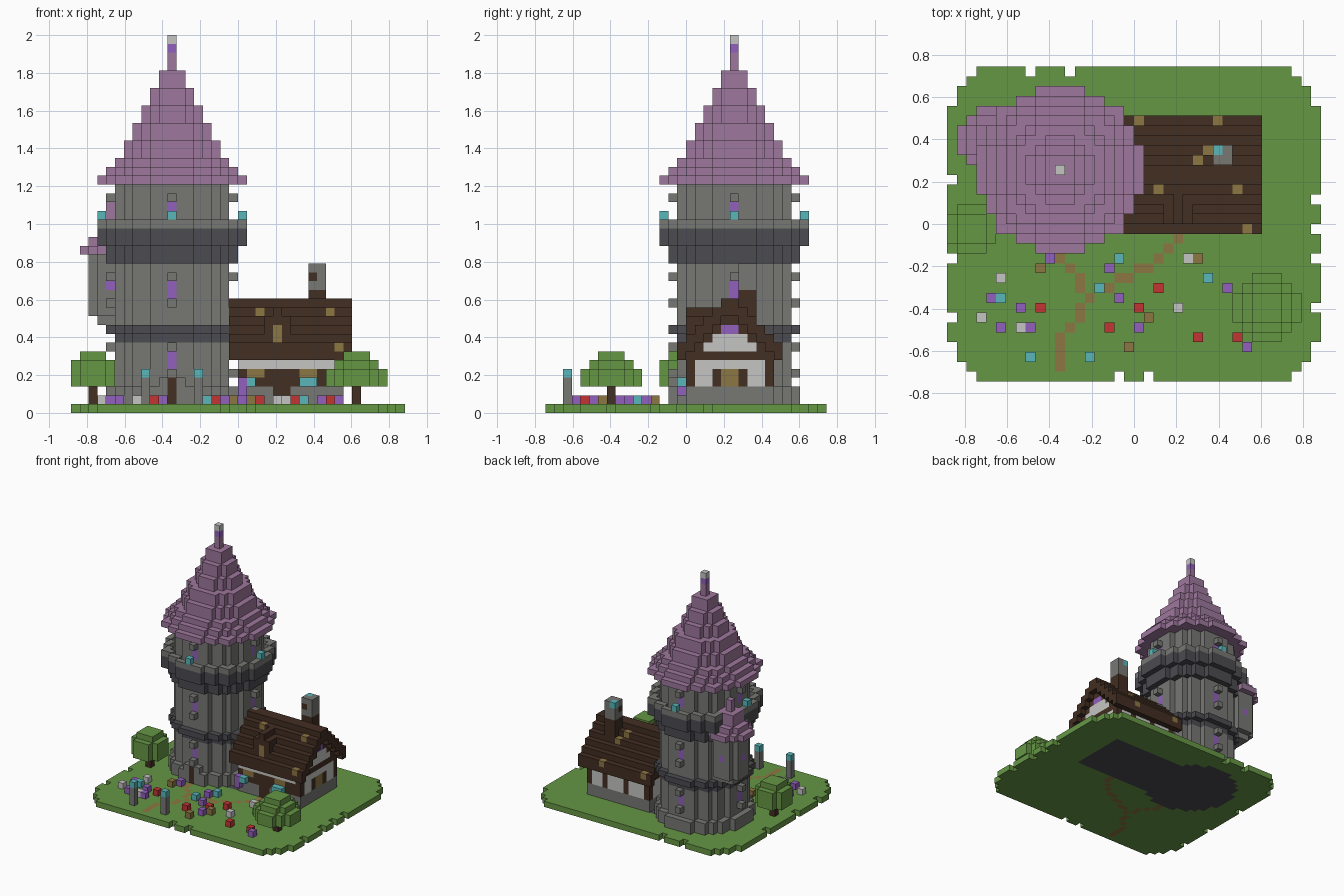
import bpy, bmesh

if "Cube" in bpy.data.objects:
    bpy.data.objects.remove(bpy.data.objects["Cube"], do_unlink=True)

U = 2 / 43            # block size
grid = {}             # cell -> (part, colour)

COLOURS = {
    "grass_green": (102, 151, 69), "roof_mauve": (158, 120, 157),
    "stone_grey": (119, 120, 116), "dark_stone": (76, 76, 81),
    "dark_timber": (66, 46, 34), "plaster_white": (197, 197, 195),
    "ochre": (140, 118, 66), "lantern_cyan": (88, 182, 186),
    "glass_purple": (145, 96, 188), "flower_red": (194, 52, 52),
}
GREEN, MAUVE, GREY, DARK, TIMBER, WHITE, OCHRE, CYAN, PURPLE, RED = COLOURS


def linear(c):
    c /= 255
    return c / 12.92 if c <= 0.04045 else ((c + 0.055) / 1.055) ** 2.4


materials = {}
for name, rgb in COLOURS.items():
    m = bpy.data.materials.new(name)
    m.use_nodes = True
    m.diffuse_color = (*[linear(c) for c in rgb], 1)
    bsdf = m.node_tree.nodes["Principled BSDF"]
    bsdf.inputs["Base Color"].default_value = m.diffuse_color
    bsdf.inputs["Roughness"].default_value = 0.9
    materials[name] = m


def put(part, colour, x, y, z):
    grid[x, y, z] = (part, colour)


def box(part, colour, xs, ys, zs):
    """Fill a block of cells; each range includes both ends."""
    for x in range(xs[0], xs[1] + 1):
        for y in range(ys[0], ys[1] + 1):
            for z in range(zs[0], zs[1] + 1):
                put(part, colour, x, y, z)


def disc(part, colour, centre, r, z0, z1, hole=-1):
    for i in range(-r, r + 1):
        for j in range(-r, r + 1):
            d = i * i + j * j
            if d <= (r + 0.5) ** 2 and (hole < 0 or d > (hole + 0.5) ** 2):
                box(part, colour, (centre[0] + i,) * 2, (centre[1] + j,) * 2, (z0, z1))


TOWER = (-8, 5)
SIDES = [(1, 0), (-1, 0), (0, 1), (0, -1)]

# Ground with ragged rounded edges
inset = [3, 2, 1, 1]
for y in range(-16, 16):
    k = min(y + 16, 15 - y)
    cut = inset[k] if k < 4 else 0
    box("ground", GREEN, (-19 + cut, 18 - cut), (y, y), (0, 0))
notches = [(x, 15) for x in (-11, -7)] + [(x, -16) for x in (-2, 1)]
notches += [(-19, y) for y in (4, -4, -10)] + [(18, y) for y in (2, -1, -4, -9)]
for x, y in notches:
    grid.pop((x, y, 0), None)
disc("foundation", DARK, TOWER, 7, 0, 0)
box("foundation", DARK, (-2, 11), (0, 9), (0, 0))


# Footpaths
def path(points):
    for (x0, y0), (x1, y1) in zip(points, points[1:]):
        n = max(abs(x1 - x0), abs(y1 - y0))
        for t in range(n + 1):
            put("footpath", OCHRE, round(x0 + (x1 - x0) * t / n), round(y0 + (y1 - y0) * t / n), 0)


path([(-8, -3), (-7, -5), (-5, -8), (-6, -10), (-8, -12), (-8, -15)])
path([(-5, -8), (-2, -6), (1, -5), (3, -3), (4, -1)])

# Cottage walls: stone footing, plaster and timber frame
box("cottage_footing", GREY, (0, 11), (0, 9), (1, 2))
box("cottage_walls", WHITE, (0, 11), (0, 9), (3, 5))
box("cottage_frame", TIMBER, (0, 11), (0, 0), (3, 4))
for x in (0, 4, 8, 11):
    box("cottage_frame", TIMBER, (x, x), (9, 9), (3, 5))
box("cottage_frame", TIMBER, (11, 11), (0, 0), (3, 5))
box("cottage_frame", TIMBER, (11, 11), (3, 6), (3, 4))
box("cottage_window", OCHRE, (11, 11), (4, 5), (3, 4))
for x in (1, 7):
    box("cottage_window", OCHRE, (x, x + 1), (0, 0), (4, 4))
box("cottage_door", TIMBER, (4, 5), (0, 0), (1, 3))
box("flower_box", PURPLE, (0, 0), (-1, -1), (2, 3))
box("flower_box", CYAN, (1, 1), (-1, -1), (3, 3))
box("flower_box", CYAN, (7, 8), (-1, -1), (3, 3))

# Cottage roof: stepped gable with an overhang
for y in range(-1, 11):
    d = min(y + 1, 10 - y)
    box("cottage_roof", TIMBER, (-1, 12), (y, y), (6 + d, 7 + d))
    if 0 <= y <= 9:
        box("cottage_gable", TIMBER, (0, 11), (y, y), (6, 5 + d))
box("cottage_gable", WHITE, (11, 11), (2, 7), (7, 7))
box("cottage_gable", WHITE, (11, 11), (3, 6), (8, 8))
box("gable_window", PURPLE, (11, 11), (4, 5), (9, 9))
box("dormer", TIMBER, (3, 5), (0, 3), (8, 10))
box("dormer", TIMBER, (4, 4), (0, 3), (11, 11))
box("dormer_window", OCHRE, (4, 4), (0, 0), (8, 9))
for x, y in [(0, 10), (8, 10), (2, 3), (10, 3), (11, -1), (7, 7), (6, 6)]:
    put("roof_moss", OCHRE, x, y, 7 + min(y + 1, 10 - y))

# Chimney
box("chimney", TIMBER, (8, 9), (6, 7), (10, 13))
box("chimney", GREY, (8, 9), (6, 7), (14, 16))
put("chimney", TIMBER, 8, 6, 15)
put("chimney", CYAN, 8, 7, 16)

# Tower shaft, bands and balcony
disc("tower_base", GREY, TOWER, 7, 1, 2)
disc("tower_shaft", GREY, TOWER, 6, 1, 25)
disc("tower_band", DARK, TOWER, 6, 8, 8)
disc("tower_band", DARK, TOWER, 7, 9, 9)
disc("balcony", DARK, TOWER, 7, 17, 18)
disc("balcony", DARK, TOWER, 8, 19, 20)
disc("balcony_parapet", GREY, TOWER, 8, 21, 21, hole=7)

# Tower windows, sills and lanterns on all four sides
for dx, dy in SIDES:
    def side(part, colour, r, *levels):
        for z in levels:
            put(part, colour, TOWER[0] + dx * r, TOWER[1] + dy * r, z)
    side("tower_window", PURPLE, 6, 5, 6, 13, 14, 22, 23)
    side("tower_sill", GREY, 7, 4, 7, 12, 15, 24)
    side("balcony_lantern", CYAN, 8, 22)

# Tower door
box("door_frame", GREY, (-9, -7), (-2, -2), (1, 3))
box("tower_door", TIMBER, (-8, -8), (-2, -2), (1, 3))

# Tower roof and finial
for r, z0, z1 in [(8, 26, 26), (7, 27, 27), (6, 28, 28)] + [(5 - i, 29 + 2 * i, 30 + 2 * i) for i in range(6)]:
    disc("tower_roof", MAUVE, TOWER, r, z0, z1)
put("finial", PURPLE, *TOWER, 41)
put("finial", WHITE, *TOWER, 42)

# Side turret
TURRET = (-15, 8)
disc("turret", GREY, TURRET, 1, 10, 10)
disc("turret", GREY, TURRET, 2, 11, 17)
for dx, dy in SIDES[1:]:
    put("turret_window", PURPLE, TURRET[0] + 2 * dx, TURRET[1] + 2 * dy, 14)
for r, z0, z1 in [(3, 18, 18), (2, 19, 19), (1, 20, 21), (0, 22, 23)]:
    disc("turret_roof", MAUVE, TURRET, r, z0, z1)

# Trees
for name, centre, r in [("left_tree", (-17, -1), 2), ("right_tree", (13, -9), 3)]:
    disc(name + "_trunk", TIMBER, centre, 0, 1, 3)
    disc(name + "_leaves", GREEN, centre, r, 3, 4)
    disc(name + "_leaves", GREEN, centre, 2, 5, 5)
    disc(name + "_leaves", GREEN, centre, 1, 6, 6)

# Lamp posts
for x in (-11, -5):
    box("lamp_post", GREY, (x, x), (-14, -14), (1, 3))
    put("lamp", CYAN, x, -14, 4)

# Flowers
flowers = {
    PURPLE: [(-9, -4), (-3, -5), (-2, -8), (-15, -8), (-12, -9), (-14, -11),
             (-11, -11), (0, -11), (9, -7), (11, -13)],
    OCHRE: [(-10, -5), (6, -4), (1, -10), (-1, -13)],
    CYAN: [(-2, -4), (-4, -7), (-14, -8), (7, -6)],
    WHITE: [(-14, -6), (-16, -10), (-12, -11), (5, -4), (4, -9)],
    RED: [(2, -7), (-10, -9), (0, -9), (-3, -11), (6, -12), (10, -12)],
}
for colour, spots in flowers.items():
    for x, y in spots:
        put("flowers", colour, x, y, 1)


# Turn each part into a mesh of its exposed block faces
def build(part):
    used = sorted({c for p, c in grid.values() if p == part})
    bm = bmesh.new()
    for cell, (p, colour) in grid.items():
        if p != part:
            continue
        for axis in range(3):
            for s in (0, 1):
                n = list(cell)
                n[axis] += 2 * s - 1
                if tuple(n) in grid:
                    continue
                corners = []
                for a, b in ((0, 0), (1, 0), (1, 1), (0, 1)):
                    v = list(cell)
                    v[axis] += s
                    v[(axis + 1) % 3] += a
                    v[(axis + 2) % 3] += b
                    corners.append(bm.verts.new([c * U for c in v]))
                face = bm.faces.new(corners if s else corners[::-1])
                face.material_index = used.index(colour)
    bmesh.ops.remove_doubles(bm, verts=bm.verts, dist=U / 100)
    if bm.faces:
        mesh = bpy.data.meshes.new(part)
        bm.to_mesh(mesh)
        for c in used:
            mesh.materials.append(materials[c])
        bpy.context.collection.objects.link(bpy.data.objects.new(part, mesh))
    bm.free()


for part in sorted({p for p, c in grid.values()}):
    build(part)
